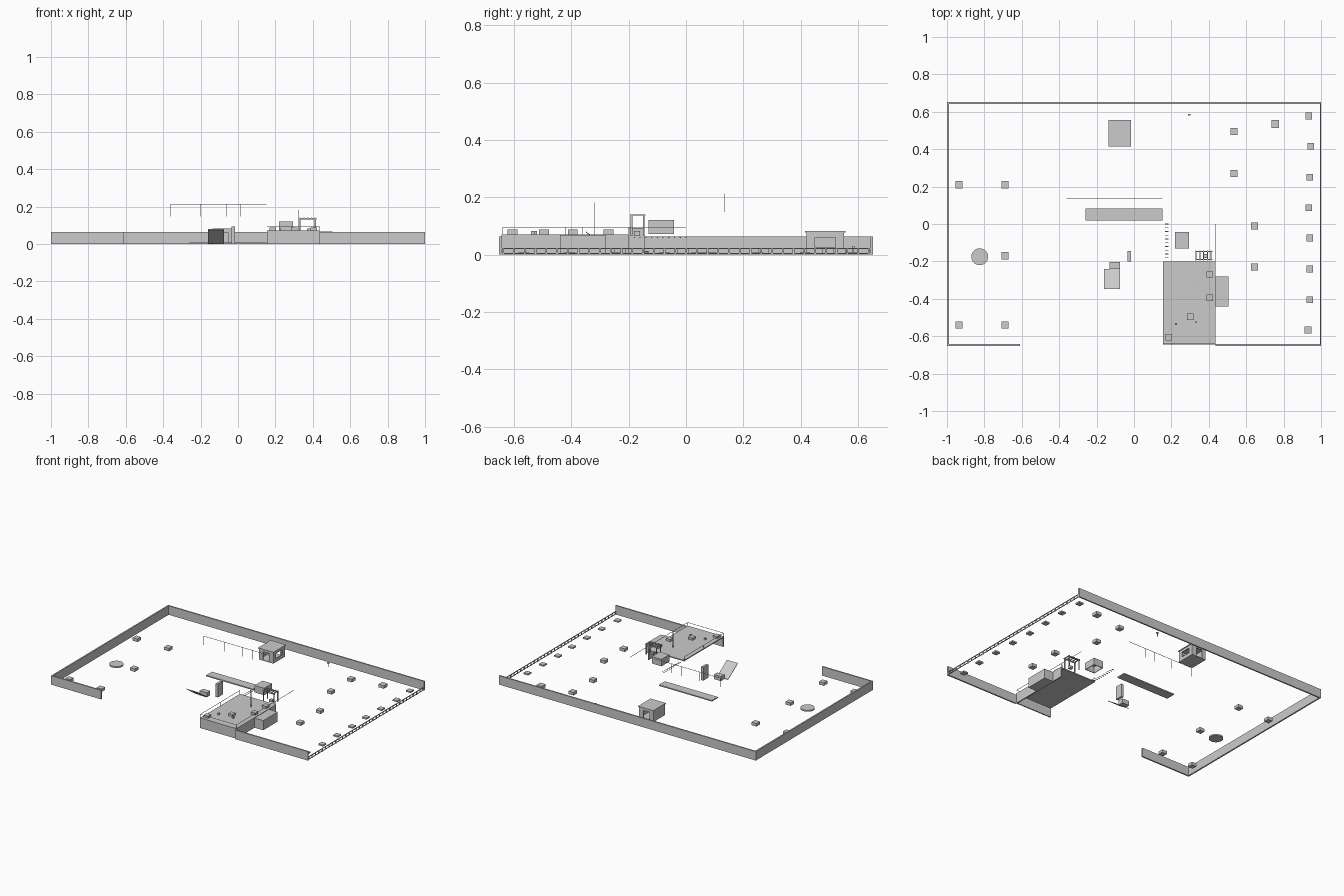
import bpy, bmesh, math
from mathutils import Matrix

grey = bpy.data.materials.new("plain grey")
grey.diffuse_color = (0.6, 0.6, 0.6, 1)


def finish(name, bm):
    me = bpy.data.meshes.new(name)
    bm.to_mesh(me)
    bm.free()
    me.materials.append(grey)
    ob = bpy.data.objects.new(name, me)
    bpy.context.collection.objects.link(ob)
    return ob


def boxes(name, specs):
    """One object from boxes given as (x0, x1, y0, y1, z0, z1)."""
    bm = bmesh.new()
    for x0, x1, y0, y1, z0, z1 in specs:
        m = Matrix.Translation(((x0 + x1) / 2, (y0 + y1) / 2, (z0 + z1) / 2))
        m = m @ Matrix.Diagonal((x1 - x0, y1 - y0, z1 - z0, 1))
        bmesh.ops.create_cube(bm, size=1, matrix=m)
    return finish(name, bm)


def around(x, y, r, z0, z1):
    return (x - r, x + r, y - r, y + r, z0, z1)


# perimeter walls, open at the front entrance
H, T = 0.063, 0.01
boxes("perimeter_wall", [
    (-1, 1, 0.642, 0.652, 0, H),
    (-1, -1 + T, -0.645, 0.642, 0, H),
    (-1, -0.61, -0.652, -0.642, 0, H),
    (0.435, 1, -0.652, -0.642, 0, H),
])

# low fence along the right side
fence = [(0.995, 1, -0.642, 0.642, 0.019, 0.023),
         (0.995, 1, -0.642, 0.642, 0.002, 0.005)]
n = 34
for i in range(n + 1):
    y = -0.638 + 1.276 * i / n
    fence.append((0.995, 1, y - 0.003, y + 0.003, 0, 0.02))
boxes("right_fence", fence)

# raised terrace on two walls, with a side block
boxes("terrace_deck", [(0.155, 0.435, -0.637, -0.2, 0.064, 0.071)])
boxes("terrace_walls", [
    (0.155, 0.435, -0.643, -0.635, 0, 0.071),
    (0.429, 0.437, -0.637, -0.2, 0, 0.071),
])
boxes("side_block", [(0.437, 0.505, -0.44, -0.28, 0, 0.068)])

# thin handrails round the terrace and walkway
R = 0.001
boxes("handrails", [
    (0.155, 0.435, -0.64 - R, -0.64 + R, 0.094, 0.096),
    (0.435 - R, 0.435 + R, -0.64, 0, 0.094, 0.096),
    (0.155 - R, 0.155 + R, -0.64, -0.2, 0.094, 0.096),
] + [around(0.435, y, R, 0.071, 0.095) for y in (-0.64, -0.36, -0.2)]
  + [around(0.155, y, R, 0.071, 0.095) for y in (-0.64, -0.42, -0.2)])

# walkway treads
boxes("walkway_treads", [(0.165, 0.185, -0.182 + i * 0.02, -0.178 + i * 0.02, 0.058, 0.061)
                         for i in range(10)])

# terrace pole and stools
boxes("terrace_pole", [around(0.325, -0.32, 0.0015, 0.071, 0.182)])
boxes("terrace_stools", [around(x, y, 0.005, 0.071, 0.083)
                         for x, y in ((0.225, -0.535), (0.33, -0.525))])

# hanging box, open underneath
boxes("open_crate", [
    (0.22, 0.295, -0.13, -0.042, 0.117, 0.121),
    (0.22, 0.224, -0.13, -0.042, 0.072, 0.117),
    (0.291, 0.295, -0.13, -0.042, 0.072, 0.117),
    (0.224, 0.291, -0.13, -0.126, 0.072, 0.117),
    (0.224, 0.291, -0.046, -0.042, 0.072, 0.117),
])

# slatted pergola with a seat
perg = [around(x, y, 0.003, 0.065, 0.138) for x in (0.332, 0.413) for y in (-0.19, -0.147)]
perg += [(0.325, 0.42, y - 0.003, y + 0.003, 0.132, 0.138) for y in (-0.19, -0.147)]
perg += [(x - 0.003, x + 0.003, -0.195, -0.142, 0.136, 0.141)
         for x in (0.332, 0.352, 0.372, 0.392, 0.412)]
boxes("pergola", perg)
boxes("pergola_seat", [(0.37, 0.392, -0.182, -0.16, 0.066, 0.082)])

# guard booth with openings in front and behind
bx0, bx1, by0, by1 = -0.131, -0.019, 0.42, 0.551
booth = [(-0.135, -0.015, 0.415, 0.556, 0.077, 0.083),
         (bx0, bx1, by0, by1, 0, 0.004),
         (bx0, bx0 + 0.006, by0, by1, 0.004, 0.077),
         (bx1 - 0.006, bx1, by0, by1, 0.004, 0.025),
         (bx1 - 0.006, bx1, by0, by1, 0.06, 0.077),
         (bx1 - 0.006, bx1, by0, by0 + 0.03, 0.025, 0.06),
         (bx1 - 0.006, bx1, by1 - 0.03, by1, 0.025, 0.06)]
for y in (by0, by1 - 0.006):
    booth += [(bx0, bx0 + 0.03, y, y + 0.006, 0.004, 0.077),
              (bx1 - 0.035, bx1, y, y + 0.006, 0.004, 0.077),
              (bx0, bx1, y, y + 0.006, 0.062, 0.077)]
boxes("booth", booth)

# long low slab
boxes("long_slab", [(-0.26, 0.152, 0.018, 0.083, 0, 0.008)])

# overhead wire with short drops
boxes("overhead_wire", [(-0.362, 0.152, 0.134, 0.136, 0.211, 0.213)]
      + [around(x, 0.135, 0.001, 0.148, 0.212) for x in (-0.36, -0.2, -0.06, 0.015)])

# upright board, small cabinet and sloping panel
boxes("upright_board", [(-0.034, -0.017, -0.2, -0.145, 0, 0.093)])
boxes("cabinet", [(-0.13, -0.075, -0.24, -0.203, 0, 0.032)])
bm = bmesh.new()
bottom = [(-0.348, 0.076), (-0.24, 0.002), (-0.24, 0.006), (-0.348, 0.08)]
f = bm.faces.new([bm.verts.new((-0.16, y, z)) for y, z in bottom])
ext = bmesh.ops.extrude_face_region(bm, geom=[f])
bmesh.ops.translate(bm, vec=(0.085, 0, 0),
                    verts=[v for v in ext["geom"] if isinstance(v, bmesh.types.BMVert)])
bmesh.ops.recalc_face_normals(bm, faces=bm.faces)
finish("sloping_panel", bm)

# round pad
bm = bmesh.new()
bmesh.ops.create_cone(bm, cap_ends=True, segments=32, radius1=0.045, radius2=0.045, depth=0.01,
                      matrix=Matrix.Translation((-0.825, -0.175, 0.007)))
finish("round_pad", bm)

# marker post at the back
boxes("marker_post", [around(0.295, 0.583, 0.002, 0, 0.03),
                      (0.288, 0.302, 0.579, 0.587, 0.022, 0.03)])

# planters on the ground, by the fence and on the terrace
ground = [(-0.935, 0.21), (-0.69, 0.21), (-0.69, -0.17), (-0.935, -0.54), (-0.69, -0.54),
          (0.535, 0.495), (0.535, 0.27), (0.645, -0.01), (0.645, -0.23)]
planters = [around(x, y, 0.019, 0, 0.021) for x, y in ground]
planters.append(around(0.755, 0.535, 0.021, 0, 0.021))
boxes("ground_planters", planters)
fence_side = [(0.935, 0.577), (0.945, 0.415), (0.94, 0.25), (0.935, 0.087),
              (0.94, -0.075), (0.94, -0.24), (0.94, -0.405), (0.93, -0.567)]
boxes("fence_planters", [around(x, y, 0.018, 0, 0.01) for x, y in fence_side])
deck = [(0.405, -0.27), (0.405, -0.395), (0.3, -0.495), (0.185, -0.605)]
boxes("terrace_planters", [around(x, y, 0.017, 0.071, 0.087) for x, y in deck])
